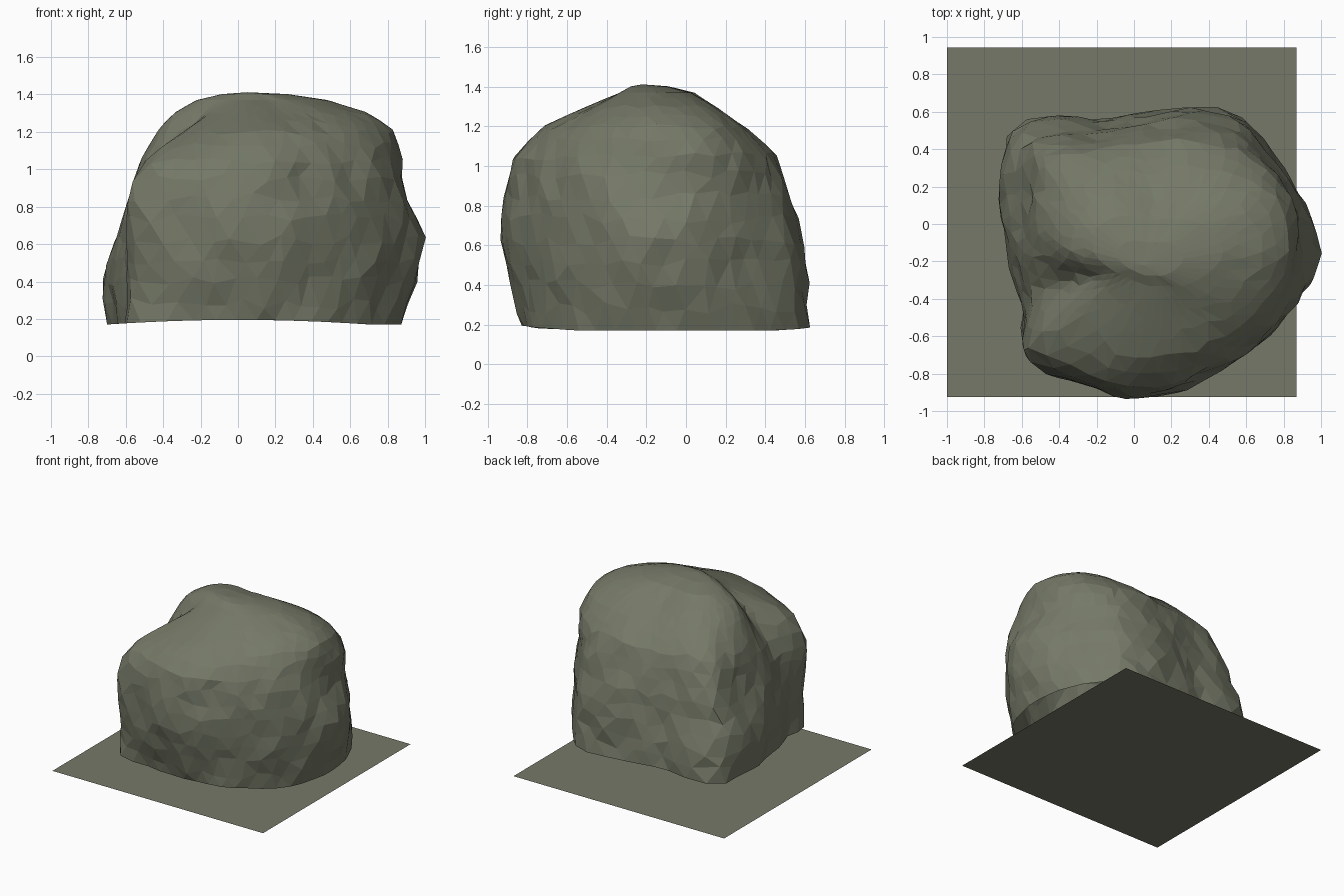
import bpy, bmesh, math, random
from mathutils import Vector, noise

if "Cube" in bpy.data.objects:
    bpy.data.objects.remove(bpy.data.objects["Cube"])

random.seed(4)

stone = bpy.data.materials.new("mossy grey stone")
stone.diffuse_color = (0.178, 0.191, 0.136, 1)
stone.use_nodes = True
stone.node_tree.nodes["Principled BSDF"].inputs["Base Color"].default_value = stone.diffuse_color

def add_object(name, bm):
    mesh = bpy.data.meshes.new(name)
    bm.to_mesh(mesh)
    bm.free()
    mesh.materials.append(stone)
    obj = bpy.data.objects.new(name, mesh)
    bpy.context.collection.objects.link(obj)
    return obj

def spline(a, b, c, d, t):
    smooth = b + 0.5 * t * (c - a + t * (2*a - 5*b + 4*c - d + t * (3*(b - c) + d - a)))
    return 0.6 * smooth + 0.4 * (b + (c - b) * t)

# Square ground slab, a single flat face
bm = bmesh.new()
corners = [(-1, -0.925), (0.87, -0.925), (0.87, 0.945), (-1, 0.945)]
bm.faces.new([bm.verts.new((x, y, 0)) for x, y in corners])
add_object("ground_sheet", bm)

# Boulder: radii around a centre at these angles (0 is +x), one row per height
angles = [0, 21, 40, 58, 88, 113, 138, 158, 180, 202, 219, 245, 270, 293, 315, 338]
heights = [0.18, 0.40, 0.62, 0.85, 1.05, 1.20, 1.30, 1.37]
radii = [
    [.78, .80, .83, .88, .75, .77, 1.0, .84, .76, .75, .87, .72, .68, .68, .70, .75],
    [.86, .84, .83, .86, .74, .75, .98, .90, .78, .74, .87, .77, .74, .70, .73, .79],
    [.92, .85, .81, .82, .71, .71, .90, .80, .74, .73, .88, .80, .78, .74, .74, .81],
    [.80, .81, .79, .76, .66, .66, .82, .72, .68, .69, .88, .80, .77, .73, .73, .78],
    [.78, .79, .74, .68, .58, .60, .71, .65, .60, .54, .77, .75, .71, .68, .70, .75],
    [.74, .72, .62, .52, .42, .46, .55, .56, .52, .40, .50, .55, .57, .56, .60, .67],
    [.60, .56, .45, .34, .27, .32, .41, .45, .44, .31, .31, .33, .35, .36, .42, .51],
    [.38, .34, .27, .21, .17, .20, .27, .32, .32, .24, .20, .18, .18, .20, .26, .32]]
SIDES, ROWS = 44, 15

def around(values, a):
    i, t = int(a), a - int(a)
    return spline(*(values[(i + k) % 16] for k in (-1, 0, 1, 2)), t)

def along_height(values, s):
    i = min(int(s), 6)
    return spline(*(values[min(max(i + k, 0), 7)] for k in (-1, 0, 1, 2)), s - i)

bm = bmesh.new()
rings = []
for r in range(ROWS):
    ring = []
    for k in range(SIDES):
        s = r * 7 / (ROWS - 1)
        a = (k + 0.5 * (r % 2)) * 16 / SIDES
        if 0 < r < ROWS - 1:
            s += random.uniform(-0.13, 0.13)
            a += random.uniform(-0.08, 0.08)
        a %= 16
        rad = along_height([around(row, a) for row in radii], s)
        z = along_height(heights, s)
        i = int(a)
        ang = math.radians(angles[i] + ((angles + [360])[i + 1] - angles[i]) * (a - i))
        p = Vector((0.1 + rad * math.cos(ang), -0.15 + rad * math.sin(ang), z))
        # chipped, lumpy surface, calmer near the crown
        amount = 0.028 if z < 1.1 else 0.012
        bump = noise.noise(p * 4.2) * amount + noise.noise(p * 9) * amount * 0.6
        p += Vector((math.cos(ang), math.sin(ang), 0)) * bump
        if r == 0:
            p.z = 0.17 + 0.025 * max(0, 1 - (p.x / 0.7) ** 2)
        ring.append(bm.verts.new(p))
    rings.append(ring)

# Crown of the boulder: one more ring, then a tip (the underside stays open)
peak = Vector((0.05, -0.22, 1.412))
crown = []
for v in rings[-1]:
    p = v.co.lerp(peak, 0.5)
    p.z = 1.402
    crown.append(bm.verts.new(p))
rings.append(crown)

for r in range(ROWS):
    lo, hi = rings[r], rings[r + 1]
    for k in range(SIDES):
        n = (k + 1) % SIDES
        if r % 2 == 0:
            bm.faces.new((lo[k], lo[n], hi[k]))
            bm.faces.new((lo[n], hi[n], hi[k]))
        else:
            bm.faces.new((lo[k], lo[n], hi[n]))
            bm.faces.new((lo[k], hi[n], hi[k]))

tip = bm.verts.new(peak)
for k in range(SIDES):
    bm.faces.new((crown[k], crown[(k + 1) % SIDES], tip))
add_object("boulder", bm)
